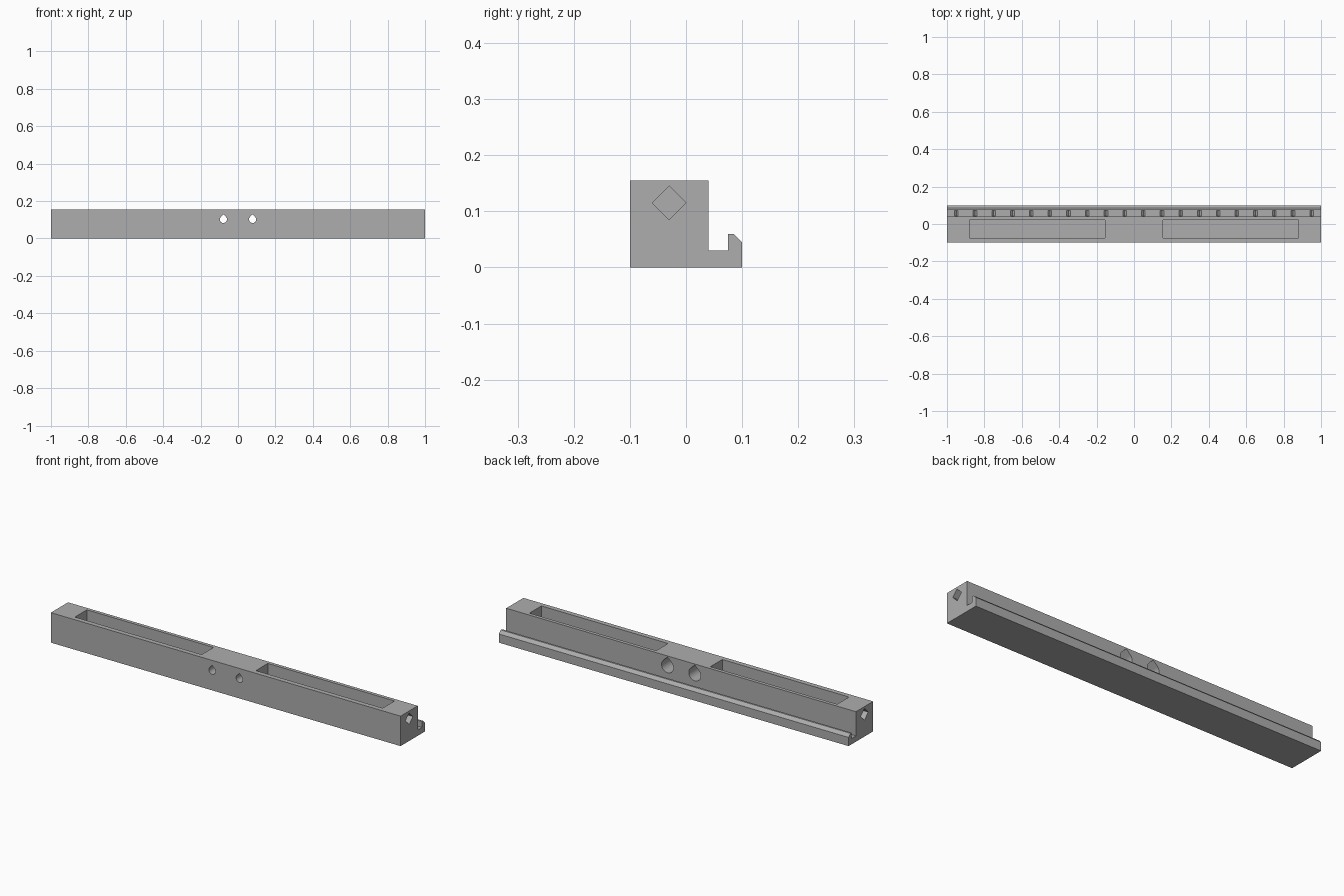
import bpy
import bmesh
import math

cube = bpy.data.objects.get("Cube")
if cube:
    bpy.data.objects.remove(cube, do_unlink=True)

grey = bpy.data.materials.new("plain grey")
grey.use_nodes = True
colour = (0.42, 0.42, 0.42, 1)
grey.diffuse_color = colour
grey.node_tree.nodes["Principled BSDF"].inputs["Base Color"].default_value = colour


def prism(name, outline, axis, start, end):
    """Sweep a flat outline along one axis; the outline uses the other two axes in order."""
    bm = bmesh.new()

    def ring(t):
        verts = []
        for point in outline:
            co = list(point)
            co.insert("xyz".index(axis), t)
            verts.append(bm.verts.new(co))
        return verts

    first, last = ring(start), ring(end)
    bm.faces.new(first)
    bm.faces.new(last)
    count = len(first)
    for i in range(count):
        j = (i + 1) % count
        bm.faces.new((first[i], first[j], last[j], last[i]))
    bmesh.ops.recalc_face_normals(bm, faces=bm.faces)
    mesh = bpy.data.meshes.new(name)
    bm.to_mesh(mesh)
    bm.free()
    mesh.materials.append(grey)
    obj = bpy.data.objects.new(name, mesh)
    bpy.context.collection.objects.link(obj)
    return obj


def rectangle(x0, x1, y0, y1):
    return [(x0, y0), (x1, y0), (x1, y1), (x0, y1)]


def teardrop(x, z, radius, steps=28):
    """Circle whose upper quarter is closed by a point."""
    points = []
    for i in range(steps + 1):
        a = math.radians(135 + 270 * i / steps)
        points.append((x + radius * math.cos(a), z + radius * math.sin(a)))
    return points + [(x, z + radius * math.sqrt(2))]


# Rail body with the hooked lip along the back
profile = [(-0.1, 0), (0.1, 0), (0.1, 0.045), (0.085, 0.06), (0.075, 0.06),
           (0.075, 0.03), (0.04, 0.03), (0.04, 0.155), (-0.1, 0.155)]
rail = prism("rail_body", profile, "x", -1, 1)

cutters = []
for side in (-1, 1):
    # Long pocket open at the top
    x0, x1 = sorted((side * 0.155, side * 0.88))
    cutters.append(prism("pocket_cutter", rectangle(x0, x1, -0.075, 0.022), "z", 0.03, 0.2))
    # Diamond socket in the end
    diamond = [(-0.06, 0.115), (-0.03, 0.085), (0, 0.115), (-0.03, 0.145)]
    cutters.append(prism("socket_cutter", diamond, "x", side * 0.94, side * 1.1))
    # Screw hole with a wide recess at the back
    cutters.append(prism("screw_cutter", teardrop(side * 0.078, 0.102, 0.019), "y", -0.2, 0.02))
    cutters.append(prism("recess_cutter", teardrop(side * 0.078, 0.102, 0.034), "y", -0.04, 0.06))

# Row of small notches in the channel floor
for i in range(20):
    x = -0.95 + 0.1 * i
    notch = [(x - 0.012, 0.032), (x, 0.02), (x + 0.012, 0.032)]
    cutters.append(prism("notch_cutter", notch, "y", 0.042, 0.073))

for cutter in cutters:
    cutter.hide_render = True
    cut = rail.modifiers.new(cutter.name, "BOOLEAN")
    cut.operation = "DIFFERENCE"
    cut.solver = "EXACT"
    cut.object = cutter

# Bake the cuts and drop the cutters
bpy.context.view_layer.update()
graph = bpy.context.evaluated_depsgraph_get()
finished = bpy.data.meshes.new_from_object(rail.evaluated_get(graph))
rail.modifiers.clear()
rail.data = finished
for cutter in cutters:
    bpy.data.objects.remove(cutter, do_unlink=True)
finished.materials.clear()
finished.materials.append(grey)

bpy.ops.object.select_all(action="DESELECT")
rail.select_set(True)
bpy.context.view_layer.objects.active = rail
bpy.ops.object.shade_smooth_by_angle(angle=math.radians(25))
